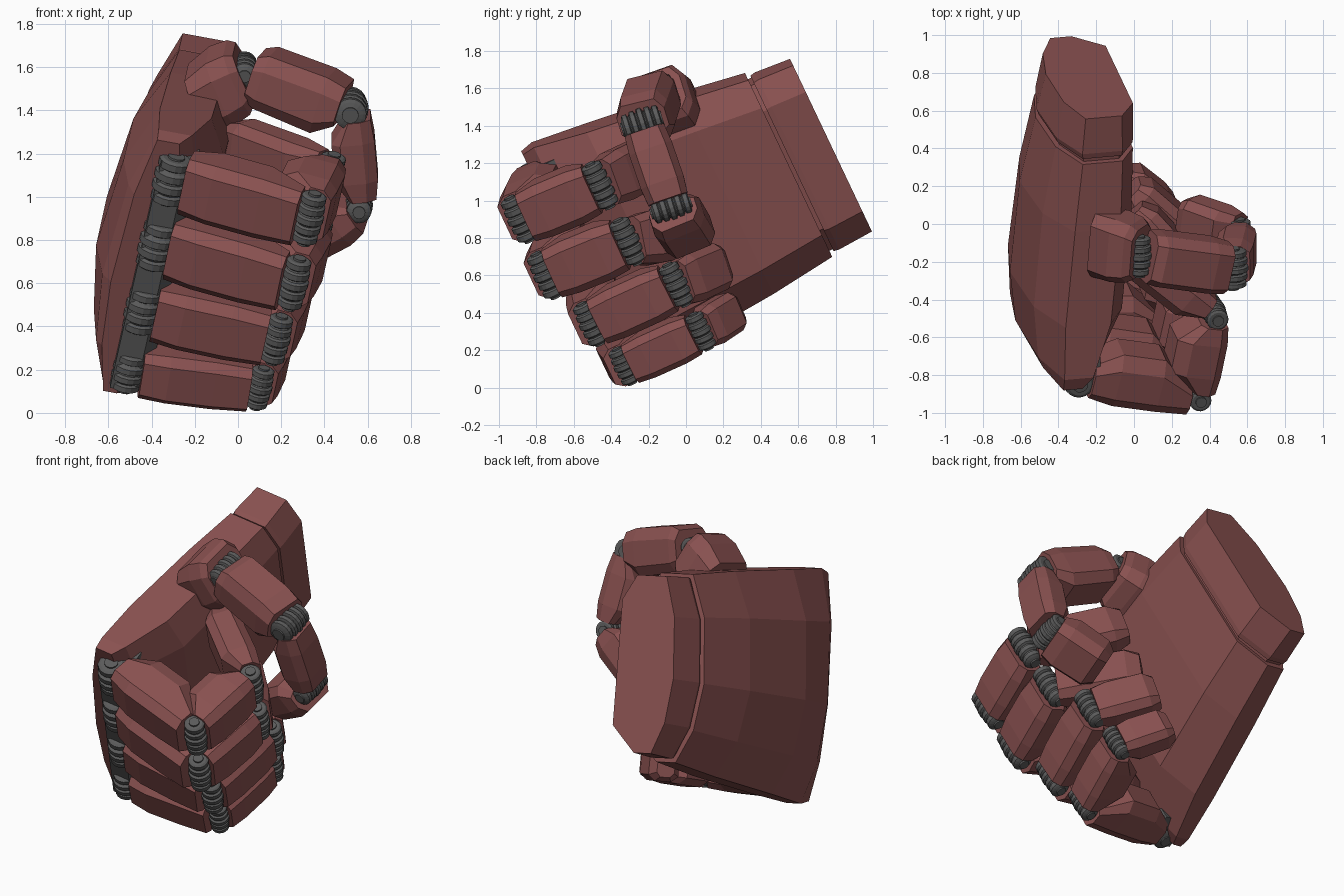
import bpy, bmesh, math
from mathutils import Vector as V

cube = bpy.data.objects.get("Cube")
if cube:
    bpy.data.objects.remove(cube)


def material(name, color):
    m = bpy.data.materials.new(name)
    m.use_nodes = True
    m.diffuse_color = color
    m.node_tree.nodes["Principled BSDF"].inputs["Base Color"].default_value = color
    return m


RED = material("dull red armour", (0.25, 0.082, 0.08, 1))
GREY = material("dark grey joint", (0.105, 0.105, 0.105, 1))

# Hand axes: toward the wrist, across the knuckles, out of the palm
ORIGIN = V((-0.33, 0, 0.9))
WRIST = V((0, 0.9, 0.43)).normalized()
ACROSS = V((-0.2, 0.42, -0.885)).normalized()
PALM = ACROSS.cross(WRIST)
THUMB_AXIS = V((0, -0.95, -0.3)).normalized()


def hand(u, w, t):
    return ORIGIN + WRIST * u + ACROSS * w + PALM * t


def loft(name, rings, mat):
    """Skin a row of equal rings and cap both ends."""
    bm = bmesh.new()
    loops = [[bm.verts.new(p) for p in ring] for ring in rings]
    n = len(loops[0])
    for a, b in zip(loops, loops[1:]):
        for i in range(n):
            j = (i + 1) % n
            bm.faces.new((a[i], a[j], b[j], b[i]))
    bm.faces.new(loops[0])
    bm.faces.new(loops[-1])
    bmesh.ops.recalc_face_normals(bm, faces=bm.faces)
    mesh = bpy.data.meshes.new(name)
    bm.to_mesh(mesh)
    bm.free()
    mesh.materials.append(mat)
    ob = bpy.data.objects.new(name, mesh)
    bpy.context.collection.objects.link(ob)
    return ob


# Stations: place along the link, width scale, inner scale, outer scale
LINK = [(0.1, 0.95, 0.6, 0.75), (0.3, 1, 1, 1), (0.65, 1, 1, 1), (0.92, 0.92, 0.25, 0.95)]
MIDDLE = [(0.08, 0.92, 0.25, 0.9), (0.3, 1, 1, 1), (0.7, 1, 1, 1), (0.9, 0.92, 0.4, 0.85)]
TIP = [(0.08, 0.9, 0.4, 0.85), (0.3, 1, 1, 1), (0.85, 0.97, 0.95, 0.95), (1, 0.75, 0.6, 0.5)]
THUMB = [(0.1, 0.95, 0.75, 0.8), (0.2, 1, 0.9, 1), (0.75, 1, 1, 1), (0.93, 0.95, 0.55, 0.85)]
BLOCK = [(0, 1.1, 1, 0.7), (0.5, 1.1, 1, 1), (0.85, 1, 0.9, 1), (1, 0.85, 0.7, 0.85)]


def link(name, start, end, axis, width, inner, outer, stations):
    """Armour plate shell: chamfered box that swells between two hinges."""
    d = end - start
    out = axis.cross(d).normalized()
    side = d.cross(out).normalized()
    rings = []
    for f, ws, ins, outs in stations:
        c, h = start + d * f, width * ws / 2
        a, b = -inner * ins, outer * outs
        corners = [(-0.7, b), (0.7, b), (1, b * 0.45), (1, a * 0.6),
                   (0.7, a), (-0.7, a), (-1, a * 0.6), (-1, b * 0.45)]
        rings.append([c + side * h * s + out * o for s, o in corners])
    return loft(name, rings, RED)


def hinge(name, centre, axis, length, radius, ribs=5):
    """Ribbed hinge barrel, slightly fuller in the middle, with stepped ends."""
    axis = axis.normalized()
    e1 = axis.orthogonal().normalized()
    e2 = axis.cross(e1)
    profile = [(-0.54, 0.45), (-0.5, 0.45)]
    for i in range(ribs):
        full = 1 - 0.12 * abs(2 * i / (ribs - 1) - 1)
        for step, r in ((0, 0.8), (0.15, 1), (0.7, 1), (0.85, 0.8)):
            profile.append((-0.5 + (i + step) / ribs, full * r))
    profile += [(0.5, 0.45), (0.54, 0.45)]
    turn = [2 * math.pi * k / 16 for k in range(16)]
    return loft(name, [[centre + axis * length * s + (e1 * math.cos(a) + e2 * math.sin(a)) * radius * r
                        for a in turn] for s, r in profile], GREY)


# Palm and cuff: one outline swept from knuckles to wrist, with a groove at the cuff
OUTLINE = [(-1, -0.4), (-0.55, -0.85), (0.15, -1), (0.65, -0.78), (1, -0.3),
           (1, 0.3), (0.7, 1), (-0.72, 1), (-1, 0.6)]


def hand_ring(u, half, mid, back, front):
    return [hand(u, half * w - 0.03, mid + t * (back if t < 0 else front)) for w, t in OUTLINE]


loft("palm", [hand_ring(*s) for s in (
    (-0.64, 0.655, -0.14, 0.11, 0.10), (-0.57, 0.675, -0.11, 0.18, 0.14),
    (-0.28, 0.645, -0.07, 0.25, 0.24), (0.25, 0.59, 0.0, 0.27, 0.23),
    (0.62, 0.54, 0.03, 0.215, 0.215))], RED)
loft("cuff_groove", [hand_ring(u, 0.505, 0.03, 0.185, 0.195) for u in (0.58, 0.69)], RED)
loft("cuff", [hand_ring(*s) for s in (
    (0.64, 0.515, 0.03, 0.2, 0.215), (0.67, 0.52, 0.03, 0.21, 0.22),
    (0.87, 0.508, 0.03, 0.16, 0.22))], RED)

# Grey bar that carries the knuckles
bar = [(-0.69, -0.15), (-0.69, -0.03), (-0.6, 0.03), (-0.5, 0.03), (-0.5, -0.15)]
loft("knuckle_bar", [[hand(u, w, t) for u, t in bar] for w in (-0.61, 0.58)], GREY)

# Fingers: knuckle across-position, second hinge, third hinge, tip, width, thickness scale
fingers = {
    "index": (-0.5, (0.33, -0.89, 0.9), (0.42, -0.46, 1.08), (-0.03, -0.12, 1.25), 0.30, 1),
    "middle": (-0.16, (0.26, -0.75, 0.6), (0.36, -0.31, 0.78), (0.01, 0.08, 0.85), 0.30, 1),
    "ring": (0.18, (0.18, -0.51, 0.34), (0.28, -0.05, 0.55), (0.0, 0.2, 0.66), 0.28, 0.95),
    "little": (0.5, (0.1, -0.33, 0.115), (0.19, 0.08, 0.3), (-0.04, 0.27, 0.42), 0.24, 0.88),
}
for name, (w, p2, p3, tip, width, k) in fingers.items():
    p1, p2, p3, tip = hand(-0.65, w, -0.08), V(p2), V(p3), V(tip)
    hinge(name + "_knuckle", p1, ACROSS, width * 0.78, 0.088 * k, 4)
    hinge(name + "_second_hinge", p2, ACROSS, width * 0.83, 0.066 * k)
    hinge(name + "_third_hinge", p3, ACROSS, width * 0.83, 0.066 * k)
    link(name + "_base_link", p1, p2, ACROSS, width, 0.2 * k, 0.1 * k, LINK)
    link(name + "_middle_link", p2, p3, ACROSS, width, 0.19 * k, 0.085 * k, MIDDLE)
    link(name + "_tip", p3, tip, ACROSS, width * 0.95, 0.12 * k, 0.09 * k, TIP)

# Thumb: mount on the palm edge, then three links
t1, t2, t3, t4 = (V(p) for p in ((0.03, -0.17, 1.59), (0.52, -0.235, 1.41),
                                 (0.56, -0.08, 0.96), (0.26, 0.03, 0.79)))
link("thumb_mount", V((-0.2, -0.1, 1.49)), V((0.03, -0.15, 1.58)), THUMB_AXIS, 0.32, 0.19, 0.14, BLOCK)
for i, p in enumerate((t1, t2, t3)):
    hinge("thumb_hinge_%d" % (i + 1), p, THUMB_AXIS, 0.21, 0.085 if i == 1 else 0.065)
link("thumb_base_link", t1, t2, THUMB_AXIS, 0.28, 0.15, 0.13, THUMB)
link("thumb_middle_link", t2, t3, THUMB_AXIS, 0.24, 0.1, 0.1, MIDDLE)
link("thumb_tip", t3, t4, THUMB_AXIS, 0.29, 0.11, 0.12, TIP)
